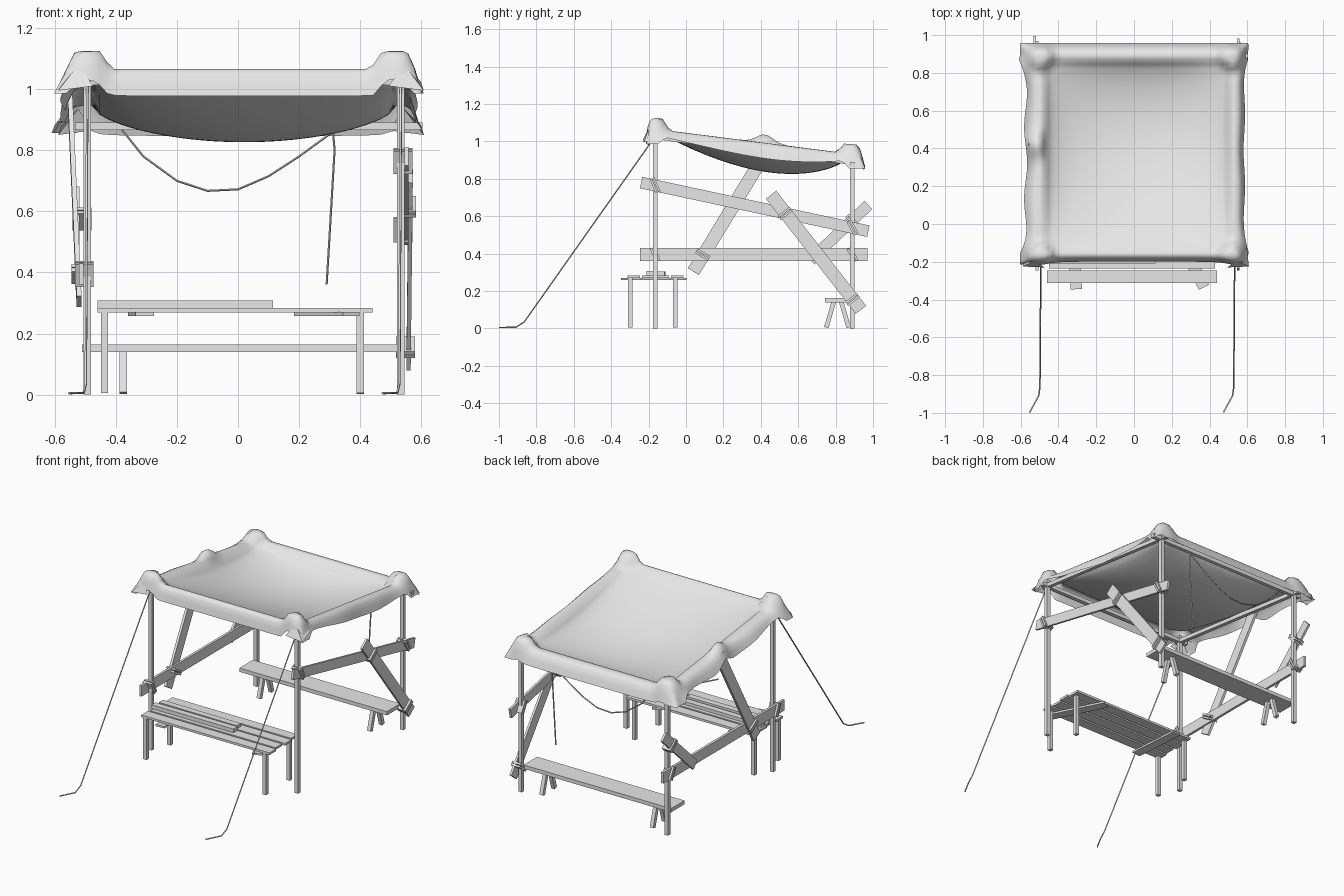
import bpy, bmesh, math
from mathutils import Vector, Matrix

if bpy.data.objects.get("Cube"):
    bpy.data.objects.remove(bpy.data.objects["Cube"])

mat = bpy.data.materials.new("pale_grey")
mat.use_nodes = True
mat.diffuse_color = (0.8, 0.8, 0.8, 1)
mat.node_tree.nodes["Principled BSDF"].inputs["Base Color"].default_value = (0.8, 0.8, 0.8, 1)


def add_mesh(name, bm):
    mesh = bpy.data.meshes.new(name)
    bm.to_mesh(mesh)
    bm.free()
    mesh.materials.append(mat)
    obj = bpy.data.objects.new(name, mesh)
    bpy.context.collection.objects.link(obj)
    return obj


def smooth(obj, angle):
    bpy.ops.object.select_all(action='DESELECT')
    obj.select_set(True)
    bpy.context.view_layer.objects.active = obj
    bpy.ops.object.shade_smooth_by_angle(angle=math.radians(angle))


def board(name, a, b, width, thick, normal=(1, 0, 0)):
    """Box running from a to b, its thin side facing along normal."""
    a, b, n = Vector(a), Vector(b), Vector(normal)
    d = (b - a).normalized()
    n = (n - d * n.dot(d)).normalized()
    w = n.cross(d)
    frame = Matrix((d, w, n)).transposed().to_4x4()
    size = Matrix.Diagonal(((b - a).length, width, thick, 1))
    bm = bmesh.new()
    bmesh.ops.create_cube(bm, size=1, matrix=Matrix.Translation((a + b) / 2) @ frame @ size)
    return add_mesh(name, bm)


def rope(name, points, radius=0.004):
    curve = bpy.data.curves.new(name, 'CURVE')
    curve.dimensions = '3D'
    curve.bevel_depth = radius
    curve.bevel_resolution = 1
    curve.use_fill_caps = True
    spline = curve.splines.new('POLY')
    spline.points.add(len(points) - 1)
    for p, co in zip(spline.points, points):
        p.co = (*co, 1)
    temp = bpy.data.objects.new(name, curve)
    bpy.context.collection.objects.link(temp)
    bpy.context.view_layer.update()
    deps = bpy.context.evaluated_depsgraph_get()
    mesh = bpy.data.meshes.new_from_object(temp.evaluated_get(deps))
    bpy.data.objects.remove(temp)
    mesh.materials.clear()
    mesh.materials.append(mat)
    obj = bpy.data.objects.new(name, mesh)
    bpy.context.collection.objects.link(obj)
    smooth(obj, 60)


def lashing(x, y, z, tilt, height=0.08, depth=0.062):
    """Two bands of cord wrapped over a joint."""
    d = Vector((0, math.sin(tilt), math.cos(tilt))) * height / 2
    side = Vector((0, math.cos(tilt), -math.sin(tilt))) * 0.008
    for k in (-1, 1):
        c = Vector((x, y, z)) + side * k
        board("lashing", c - d, c + d, 0.012, depth)


LEFT, RIGHT, FRONT, BACK = -0.493, 0.533, -0.165, 0.89

# Posts and top frame
for x in (LEFT, RIGHT):
    board("front_post", (x, FRONT, 0), (x, FRONT, 1.06), 0.024, 0.024)
    board("back_post", (x, BACK, 0), (x, BACK, 0.93), 0.024, 0.024)
    board("side_beam", (x, FRONT - 0.03, 1.028), (x, BACK + 0.05, 0.88), 0.024, 0.024)
board("front_beam", (LEFT - 0.05, FRONT, 1.025), (RIGHT + 0.04, FRONT, 1.025), 0.024, 0.024, (0, 1, 0))
board("back_beam", (LEFT - 0.04, BACK, 0.878), (RIGHT + 0.07, BACK, 0.878), 0.024, 0.024, (0, 1, 0))

# Side bracing boards
board("sloping_brace", (0.551, -0.24, 0.78), (0.551, 0.975, 0.52), 0.062, 0.014)
board("diagonal_brace", (0.565, 0.455, 0.715), (0.558, 0.935, 0.1), 0.07, 0.014)
board("level_brace", (-0.513, -0.245, 0.395), (-0.513, 0.97, 0.395), 0.068, 0.016)
board("steep_brace", (-0.52, 0.04, 0.305), (-0.55, 0.45, 0.98), 0.07, 0.016)
board("short_brace", (-0.525, 0.665, 0.365), (-0.525, 0.975, 0.66), 0.06, 0.014)

# Cord lashings at the joints
for x, y, z, tilt in ((0.54, FRONT, 0.765, -0.4), (0.54, BACK, 0.54, -0.5), (0.552, 0.53, 0.615, 0.91),
                      (0.548, BACK, 0.155, 0.91), (-0.503, FRONT, 0.395, -0.4), (-0.503, BACK, 0.395, -0.5),
                      (-0.513, 0.09, 0.395, -1.03), (-0.51, BACK, 0.575, -0.81)):
    lashing(x, y, z, tilt)

# Table
for i in range(4):
    y = -0.28 + i * 0.078
    board("table_plank", (-0.46 + 0.01 * (i % 2), y, 0.276), (0.44 - 0.012 * (i % 2), y, 0.276), 0.066, 0.014, (0, 0, 1))
board("table_crosspiece", (-0.305, -0.345, 0.264), (-0.33, 0, 0.264), 0.06, 0.012, (0, 0, 1))
board("table_crosspiece", (0.37, -0.335, 0.264), (0.21, -0.01, 0.264), 0.06, 0.012, (0, 0, 1))
for x in (-0.437, 0.4):
    for y in (-0.297, -0.057):
        board("table_leg", (x, y, 0.005), (x, y, 0.27), 0.024, 0.024)
board("loose_board", (-0.46, -0.19, 0.296), (0.115, -0.19, 0.296), 0.04, 0.024, (0, 0, 1))
board("loose_board", (-0.45, -0.13, 0.294), (0.1, -0.135, 0.294), 0.04, 0.02, (0, 0, 1))

# Bench
board("bench_seat", (-0.51, 0.81, 0.152), (0.525, 0.81, 0.152), 0.135, 0.024, (0, 0, 1))
for x in (-0.375, 0.4):
    for s in (-1, 1):
        board("bench_leg", (x, 0.81 + s * 0.06, 0.005), (x, 0.81 + s * 0.02, 0.142), 0.024, 0.024)

# Sagging cloth that passes over the frame, peaks over the posts and hangs as a hem
X0, X1, Y0, Y1 = -0.478, 0.518, -0.15, 0.872
N, RINGS = 40, 5
HEM_OUT = (0, 0.016, 0.03, 0.045, 0.056, 0.066)
HEM_DROP = (0, 0.0, 0.003, 0.018, 0.05, 0.088)
PEAKS = [(x, y, h) for x in (LEFT, RIGHT - 0.02) for y, h in ((FRONT, 0.06), (BACK - 0.005, 0.05))]


def cloth_point(i, j):
    ci, cj = min(max(i, 0), N), min(max(j, 0), N)
    u, v = ci / N, cj / N
    oi, oj = i - ci, j - cj
    ring = max(abs(oi), abs(oj))
    across = max(math.sin(math.pi * u), 0) ** 0.42
    along = max(math.sin(math.pi * v ** 1.3), 0) ** 0.56
    corner = abs(2 * u - 1) ** 8 * abs(2 * v - 1) ** 8
    flare = 1 + 0.3 * corner
    x = X0 + (X1 - X0) * u + math.copysign(HEM_OUT[abs(oi)], oi) * flare * (1.45 if oi < 0 else 1)
    y = Y0 + (Y1 - Y0) * v + math.copysign(HEM_OUT[abs(oj)], oj) * (0.75 * flare if oj < 0 else 1.3)
    drop = HEM_DROP[ring]
    if oi and not oj:
        drop *= max(0.45 + 0.5 * math.sin(math.pi * v ** 1.3), corner)
        x += (0.008 if oi < 0 else 0.004) * math.sin(17 * v + 2 * u) * ring / RINGS
    z = 1.065 - 0.13 * v - 0.155 * across * along - drop * (1 - 0.1 * corner)
    if oi < 0:
        z += 0.045 * math.exp(-((v - 0.56) / 0.06) ** 2)
    for px, py, h in PEAKS:
        z += h * min(max((0.08 - math.hypot(x - px, y - py)) / 0.04, 0), 1)
    return x, y, z


bm = bmesh.new()
span = range(-RINGS, N + RINGS + 1)
verts = [[bm.verts.new(cloth_point(i, j)) for i in span] for j in span]
for row, nxt in zip(verts, verts[1:]):
    for k in range(len(row) - 1):
        bm.faces.new((row[k], row[k + 1], nxt[k + 1], nxt[k]))
smooth(add_mesh("canopy_cloth", bm), 100)

# Drooping corner tails of the cloth
for sx, x in ((-1, LEFT), (1, RIGHT - 0.02)):
    for sy, y, z in ((-1, FRONT, 1.08), (1, BACK, 0.935)):
        bm = bmesh.new()
        top = bm.verts.new((x + sx * 0.03, y + sy * 0.03, z))
        tips = [bm.verts.new(p) for p in ((x + sx * 0.085, y - sy * 0.04, z - 0.055),
                                          (x + sx * 0.095, y + sy * 0.06, z - 0.085),
                                          (x - sx * 0.02, y + sy * 0.065, z - 0.07))]
        for a, b in zip(tips, tips[1:]):
            bm.faces.new((top, a, b))
        add_mesh("corner_tail", bm)

# Guy ropes, swag rope and its loose end
for x in (LEFT, RIGHT):
    rope("guy_rope", [(x, -0.17, 1.02), (x - 0.005, -0.865, 0.035), (x - 0.012, -0.91, 0.006), (x - 0.06, -0.998, 0.005)])
swag = [(-0.39, 0.88), (-0.31, 0.78), (-0.2, 0.7), (-0.1, 0.667), (0, 0.672), (0.1, 0.715), (0.2, 0.78), (0.31, 0.86)]
rope("swag_rope", [(x, BACK, z) for x, z in swag])
rope("loose_rope_end", [(x, BACK, z) for x, z in ((0.31, 0.87), (0.316, 0.8), (0.29, 0.36))])
